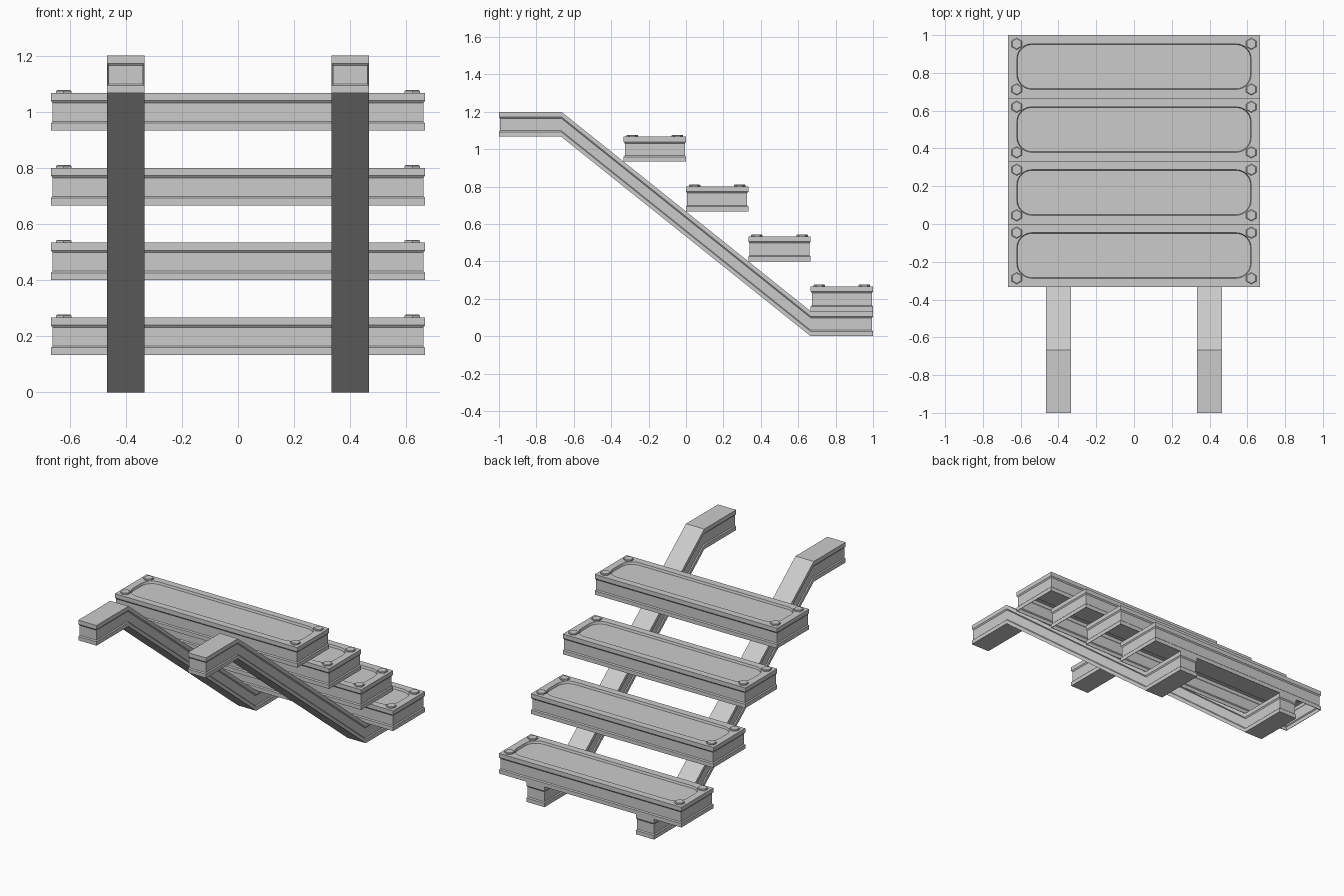
import bpy, bmesh, math

if "Cube" in bpy.data.objects:
    bpy.data.objects.remove(bpy.data.objects["Cube"])

T = 1 / 3            # tread depth
H = 0.4 / 3          # height of every beam
RISE = 0.8 / 3       # height between treads
# Flanged beam section: (inset, height)
SECTION = [(0, 0), (0, 0.026), (0.006, 0.032), (0.006, 0.098), (0, 0.106), (0, H)]


def make_object(name, bm):
    mesh = bpy.data.meshes.new(name)
    bm.to_mesh(mesh)
    bm.free()
    ob = bpy.data.objects.new(name, mesh)
    bpy.context.collection.objects.link(ob)
    return ob


def add_ring(bm, points):
    return [bm.verts.new(p) for p in points]


def bridge(bm, a, b):
    n = len(a)
    for i in range(n):
        j = (i + 1) % n
        bm.faces.new((a[i], a[j], b[j], b[i]))


def rounded_rect(hx, hy, r, z, seg=8):
    pts = []
    for c, (sx, sy) in enumerate([(1, 1), (-1, 1), (-1, -1), (1, -1)]):
        for k in range(seg + 1):
            a = (c + k / seg) * math.pi / 2
            pts.append((sx * (hx - r) + r * math.cos(a),
                        sy * (hy - r) + r * math.sin(a), z))
    return pts


# Hollow tread with a sunken rounded panel
def make_tread(name, y, z):
    bm = bmesh.new()
    hx, hy, seg = 2 / 3, T / 2, 8
    rings = []
    for d, h in SECTION:
        rings.append(add_ring(bm, [(sx * (hx - d), sy * (hy - d), h) for sx, sy in
                                   ((1, 1), (-1, 1), (-1, -1), (1, -1))]))
    for a, b in zip(rings, rings[1:]):
        bridge(bm, a, b)
    rim = rings[-1]
    edge = add_ring(bm, rounded_rect(hx - 0.046, hy - 0.046, 0.08, H, seg))
    floor = add_ring(bm, rounded_rect(hx - 0.050, hy - 0.050, 0.076, H - 0.015, seg))
    n = seg + 1
    for c in range(4):
        for k in range(seg):
            bm.faces.new((rim[c], edge[c * n + k + 1], edge[c * n + k]))
        nxt = (c + 1) % 4
        bm.faces.new((rim[c], rim[nxt], edge[nxt * n], edge[c * n + seg]))
    bridge(bm, edge, floor)
    bm.faces.new(floor)
    ob = make_object(name, bm)
    ob.location = (0, y, z)
    sol = ob.modifiers.new("sheet_thickness", 'SOLIDIFY')
    sol.thickness = 0.004
    sol.offset = -1


# Hexagonal bolt head with a chamfered top
def make_bolt(name, x, y, z):
    bm = bmesh.new()
    rings = []
    for r, h in ((0.031, -0.002), (0.031, 0.007), (0.027, 0.010)):
        rings.append(add_ring(bm, [(r * math.cos(math.radians(60 * i + 30)),
                                    r * math.sin(math.radians(60 * i + 30)), h)
                                   for i in range(6)]))
    for a, b in zip(rings, rings[1:]):
        bridge(bm, a, b)
    bm.faces.new(rings[-1])
    bm.faces.new(rings[0][::-1])
    make_object(name, bm).location = (x, y, z)


# Side beam: flat landing, slope, flat foot
def make_stringer(name, x):
    bm = bmesh.new()
    path = [(-1, 3.2 * T), (-2 * T, 3.2 * T), (2 * T, 0), (1, 0)]
    rings = []
    for d, h in SECTION:
        ends = [d, 0, 0, -d]
        side = [(y + e, z + h) for (y, z), e in zip(path, ends)]
        rings.append(add_ring(bm, [(H / 2 - d, y, z) for y, z in side] +
                                  [(d - H / 2, y, z) for y, z in reversed(side)]))
    for a, b in zip(rings, rings[1:]):
        bridge(bm, a, b)
    for s in range(3):
        ids = (s, s + 1, 6 - s, 7 - s)
        bm.faces.new([rings[-1][i] for i in ids])
        bm.faces.new([rings[0][i] for i in reversed(ids)])
    make_object(name, bm).location.x = x


make_stringer("left_stringer", -0.4)
make_stringer("right_stringer", 0.4)

for i in range(4):
    yc = 2.5 * T - i * T
    zb = H + i * RISE
    make_tread(f"tread_{i + 1}", yc, zb)
    for sx in (-1, 1):
        for sy in (-1, 1):
            make_bolt(f"bolt_{i + 1}", sx * 0.621, yc + sy * (T / 2 - 0.046), zb + H)
